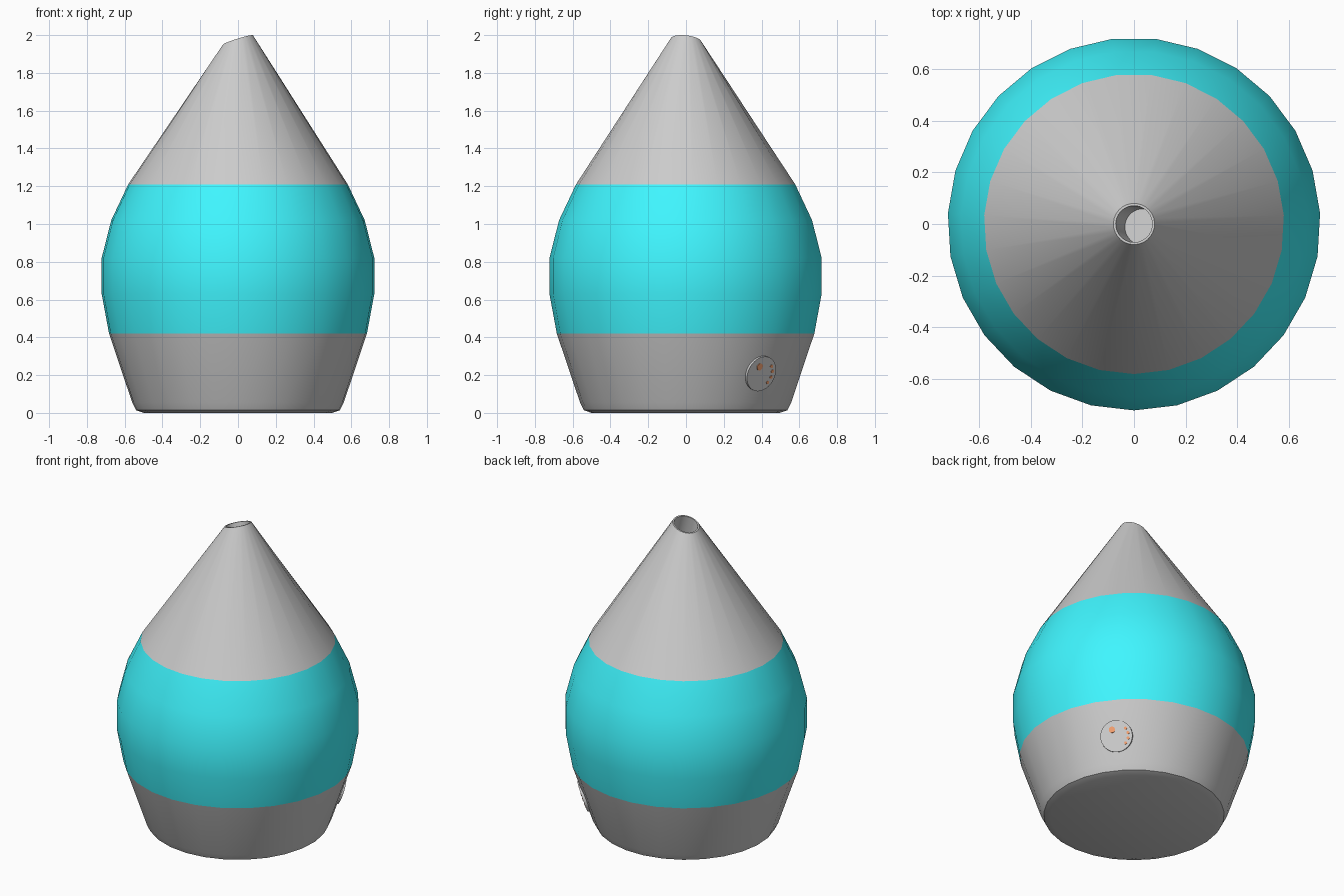
import bpy, bmesh, math
from mathutils import Vector, Matrix

if "Cube" in bpy.data.objects:
    bpy.data.objects.remove(bpy.data.objects["Cube"])

SIDES = 27


def material(name, rgb):
    m = bpy.data.materials.new(name)
    m.diffuse_color = (*rgb, 1)
    m.use_nodes = True
    m.node_tree.nodes["Principled BSDF"].inputs["Base Color"].default_value = m.diffuse_color
    return m


CYAN = material("cyan", (0.05, 0.92, 1.0))
ORANGE = material("orange", (0.9, 0.35, 0.16))


def ring(r, z, n=SIDES):
    # first corner points to the front (-y)
    return [Vector((r * math.sin(2 * math.pi * i / n), -r * math.cos(2 * math.pi * i / n), z))
            for i in range(n)]


def loft(name, rings, cap_start=False, cap_end=False, mat=None, angle=35):
    bm = bmesh.new()
    vs = [[bm.verts.new(p) for p in r] for r in rings]
    for a, b in zip(vs, vs[1:]):
        n = len(a)
        for i in range(n):
            j = (i + 1) % n
            bm.faces.new((a[i], a[j], b[j], b[i]))
    if cap_start:
        bm.faces.new(vs[0][::-1])
    if cap_end:
        bm.faces.new(vs[-1])
    me = bpy.data.meshes.new(name)
    bm.to_mesh(me)
    bm.free()
    ob = bpy.data.objects.new(name, me)
    bpy.context.collection.objects.link(ob)
    if mat:
        me.materials.append(mat)
    bpy.ops.object.select_all(action='DESELECT')
    ob.select_set(True)
    bpy.context.view_layer.objects.active = ob
    bpy.ops.object.shade_smooth_by_angle(angle=math.radians(angle))
    return ob


# Base with a rounded foot
loft("base", [ring(r, z) for r, z in
              [(0.50, 0.0), (0.54, 0.014), (0.561, 0.055), (0.684, 0.42)]], cap_start=True)

# Coloured belly band
loft("belly_band", [ring(r, z) for r, z in
                    [(0.684, 0.42), (0.723, 0.63), (0.723, 0.82), (0.672, 1.02), (0.582, 1.21)]],
     mat=CYAN)


# Cone top, with a slanted rim and a shallow outlet well
def slant(r, depth=0.0):
    down = Vector((0.31, -0.10, -1)).normalized() * depth
    return [Vector((p.x, p.y, 1.974 + 0.31 * p.x - 0.10 * p.y)) + down for p in ring(r, 0)]


loft("cone_top", [ring(0.582, 1.21), slant(0.08), slant(0.071), slant(0.071, 0.12)], cap_end=True)

# Control panel frame on the back right of the base
az, tilt = math.radians(40.2), math.radians(18.5)
n = Vector((math.cos(az) * math.cos(tilt), math.sin(az) * math.cos(tilt), -math.sin(tilt)))
u = Vector((-math.sin(az), math.cos(az), 0))
v = n.cross(u)
c = Vector((0.611 * math.cos(az), 0.611 * math.sin(az), 0.209))
PANEL = Matrix((u, v, n)).transposed().to_4x4()
PANEL.translation = c


def disc(name, x, y, r, z0, z1, sides, mat=None):
    ob = loft(name, [ring(r, z0, sides), ring(r, z1, sides)], True, True, mat)
    ob.matrix_world = PANEL @ Matrix.Translation((x, y, 0))


disc("control_panel", 0, 0, 0.097, -0.02, 0.009, 32)
disc("power_button", -0.024, 0.040, 0.019, 0, 0.013, 20, ORANGE)

# Indicator lights along the panel edge
for i, a in enumerate((38, 12, -15, -42)):
    a = math.radians(a)
    disc(f"indicator_light_{i + 1}", 0.073 * math.cos(a), 0.070 * math.sin(a),
         0.009, 0, 0.012, 12, ORANGE)
